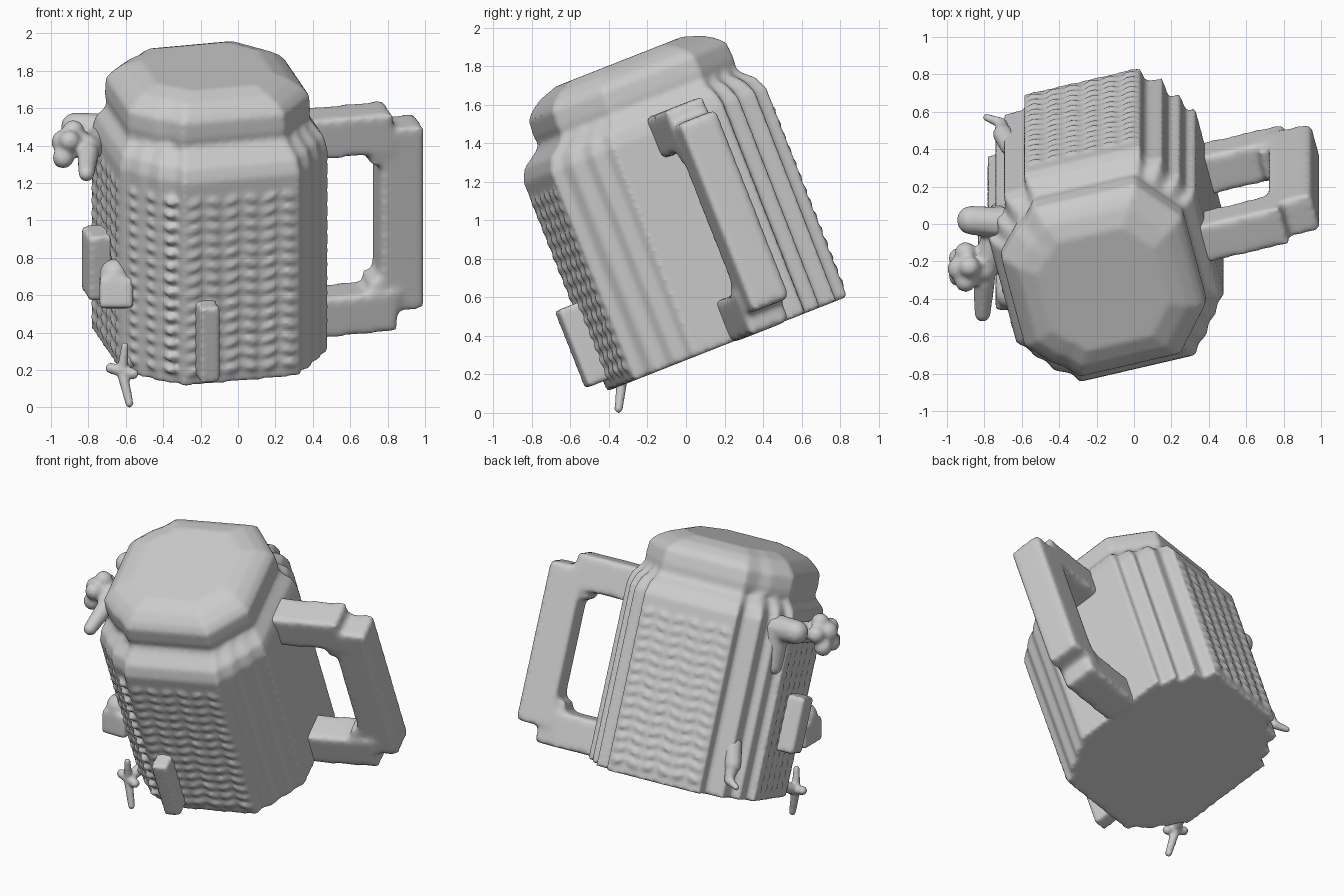
import bpy, bmesh, math
from mathutils import Matrix, Vector

if "Cube" in bpy.data.objects:
    bpy.data.objects.remove(bpy.data.objects["Cube"])

# Mug frame: leaned forward and turned slightly
TILT = (Matrix.Rotation(math.radians(21.5), 4, 'X')
        @ Matrix.Translation((-0.13, 0.33, 0))
        @ Matrix.Rotation(math.radians(14), 4, 'Z'))


def box(bm, lo, hi):
    lo, hi = Vector(lo), Vector(hi)
    m = Matrix.Translation((lo + hi) / 2) @ Matrix.Diagonal((*(hi - lo), 1))
    bmesh.ops.create_cube(bm, size=1, matrix=m)


def blob(bm, pos, size, axis='Y', angle=0):
    m = (Matrix.Translation(pos) @ Matrix.Rotation(math.radians(angle), 4, axis)
         @ Matrix.Diagonal((*size, 1)))
    bmesh.ops.create_icosphere(bm, subdivisions=2, radius=1, matrix=m)


def limb(bm, a, b, r1, r2):
    a, b = Vector(a), Vector(b)
    d = b - a
    m = Matrix.Translation((a + b) / 2) @ d.to_track_quat('Z', 'Y').to_matrix().to_4x4()
    bmesh.ops.create_cone(bm, cap_ends=True, segments=10, radius1=r1, radius2=r2,
                          depth=d.length, matrix=m)
    blob(bm, a, (r1, r1, r1))
    blob(bm, b, (r2, r2, r2))


def finish(bm, name, frame=None, voxel=0.016, smooth=3):
    if frame:
        bm.transform(frame)
    bmesh.ops.recalc_face_normals(bm, faces=bm.faces)
    me = bpy.data.meshes.new(name)
    bm.to_mesh(me)
    bm.free()
    ob = bpy.data.objects.new(name, me)
    bpy.context.collection.objects.link(ob)
    rm = ob.modifiers.new("fuse", 'REMESH')
    rm.mode = 'VOXEL'
    rm.voxel_size = voxel
    rm.use_smooth_shade = True
    sm = ob.modifiers.new("soften", 'SMOOTH')
    sm.factor = 0.5
    sm.iterations = smooth
    return ob


def outline(blend):
    # Quarter outline, from stepped corner (0) to plain chamfer (1), mirrored four ways
    step = [(.55, .32), (.50, .32), (.49, .42), (.43, .42), (.42, .53), (.33, .54), (.32, .62)]
    n = len(step) - 1
    pts = []
    for sx, sy in ((1, 1), (-1, 1), (-1, -1), (1, -1)):
        b = max(blend, .7) if sy < 0 else blend      # front corners are smoother
        q = [Vector(p).lerp(Vector((.55 - .23 * i / n, .32 + .30 * i / n)), b)
             for i, p in enumerate(step)]
        part = [(p.x * sx, p.y * sy) for p in q]
        pts += part if sx * sy > 0 else part[::-1]
    # Left side bulges a little further out
    return [(x * (1.08 if x < -.4 else 1), y) for x, y in pts]


# Body and lid: stacked rings (height, x scale, y scale, corner blend, x shift, y shift)
bm = bmesh.new()
levels = [(.255, 1, .99, 0, 0, 0), (1.42, 1, 1, 0, 0, 0), (1.49, .97, .95, .2, 0, 0),
          (1.55, .89, .83, .6, 0, .01), (1.58, .87, .81, 1, -.01, .02),
          (1.62, .88, .82, 1, -.01, .02), (1.71, .87, .81, 1, -.01, .02),
          (1.75, .81, .76, 1, -.01, .02), (1.79, .72, .67, 1, -.02, .02),
          (1.825, .56, .52, 1, -.02, .02)]
rings = [[bm.verts.new((x * sx + dx, y * sy + dy, w)) for x, y in outline(b)]
         for w, sx, sy, b, dx, dy in levels]
for r0, r1 in zip(rings, rings[1:]):
    for i in range(len(r0)):
        j = (i + 1) % len(r0)
        bm.faces.new((r0[i], r0[j], r1[j], r1[i]))
bm.faces.new(rings[0][::-1])
bm.faces.new(rings[-1])

# Knitted stitches on front, back, left and front-left faces
for row in range(14):
    w = .34 + row * .074
    for col in range(6):
        u = -.26 + col * .104
        lean = 25 if col % 2 else -25
        for side in (-1, 1):
            blob(bm, (u, side * .616, w), (.046, .020, .027), 'Y', lean)
        blob(bm, (-.590, u, w), (.020, .046, .027), 'X', lean)
    for t in (.2, .5, .8):
        blob(bm, (-.575 + .25 * t, -.32 - .30 * t, w), (.035, .035, .026))
finish(bm, "mug_body_and_lid", TILT, 0.015, 4)

# Handle
bm = bmesh.new()
box(bm, (.48, -.095, 1.27), (.97, .125, 1.50))
box(bm, (.48, -.11, .25), (.99, .115, .48))
box(bm, (.90, -.09, .36), (1.14, .125, 1.41))
box(bm, (.84, -.09, .45), (.93, .10, .55))
box(bm, (.84, -.09, 1.21), (.93, .10, 1.30))
finish(bm, "handle", TILT, 0.018, 14)

# Small block on the front panel
bm = bmesh.new()
box(bm, (-.255, -.735, .31), (-.145, -.58, .74))
finish(bm, "front_peg", TILT, 0.015, 6)

# Plaque on the left panel
bm = bmesh.new()
box(bm, (-.71, -.10, .58), (-.50, .09, .95))
finish(bm, "left_plaque", TILT, 0.016, 10)

# Flower-like ornament high on the left
bm = bmesh.new()
limb(bm, (-.64, 0, 1.48), (-.87, .02, 1.50), .09, .08)
limb(bm, (-.72, .02, 1.46), (-.72, .06, 1.24), .08, .06)
limb(bm, (-.72, .0, 1.45), (-.80, -.25, 1.38), .08, .07)
limb(bm, (-.80, -.25, 1.40), (-.93, -.24, 1.42), .06, .07)
limb(bm, (-.80, -.30, 1.36), (-.81, -.48, 1.25), .06, .045)
for k in range(5):
    a = math.radians(90 + 72 * k)
    blob(bm, (-.91 + .03 * math.sin(a), -.23 + .08 * math.cos(a), 1.40 + .08 * math.sin(a)),
         (.06, .06, .06))
finish(bm, "left_flower", None, 0.014, 5)

# Rounded knob low on the left corner
bm = bmesh.new()
box(bm, (-.74, -.46, .53), (-.56, -.26, .69))
blob(bm, (-.66, -.37, .71), (.085, .09, .09))
finish(bm, "left_knob", None, 0.015, 8)

# Curled sprig at the back left
bm = bmesh.new()
limb(bm, (-.66, .42, .80), (-.70, .48, .70), .06, .055)
limb(bm, (-.70, .48, .70), (-.71, .54, .62), .05, .03)
limb(bm, (-.71, .54, .62), (-.79, .57, .60), .03, .02)
finish(bm, "back_sprig", None, 0.01)

# Crossed twig ornament at the foot
bm = bmesh.new()
limb(bm, (-.56, -.18, .27), (-.62, -.33, .20), .04, .035)
limb(bm, (-.605, -.36, .33), (-.62, -.33, .19), .02, .03)
limb(bm, (-.62, -.33, .19), (-.58, -.35, .02), .03, .022)
limb(bm, (-.68, -.32, .21), (-.56, -.34, .18), .03, .03)
finish(bm, "foot_twig", None, 0.01, 2)
